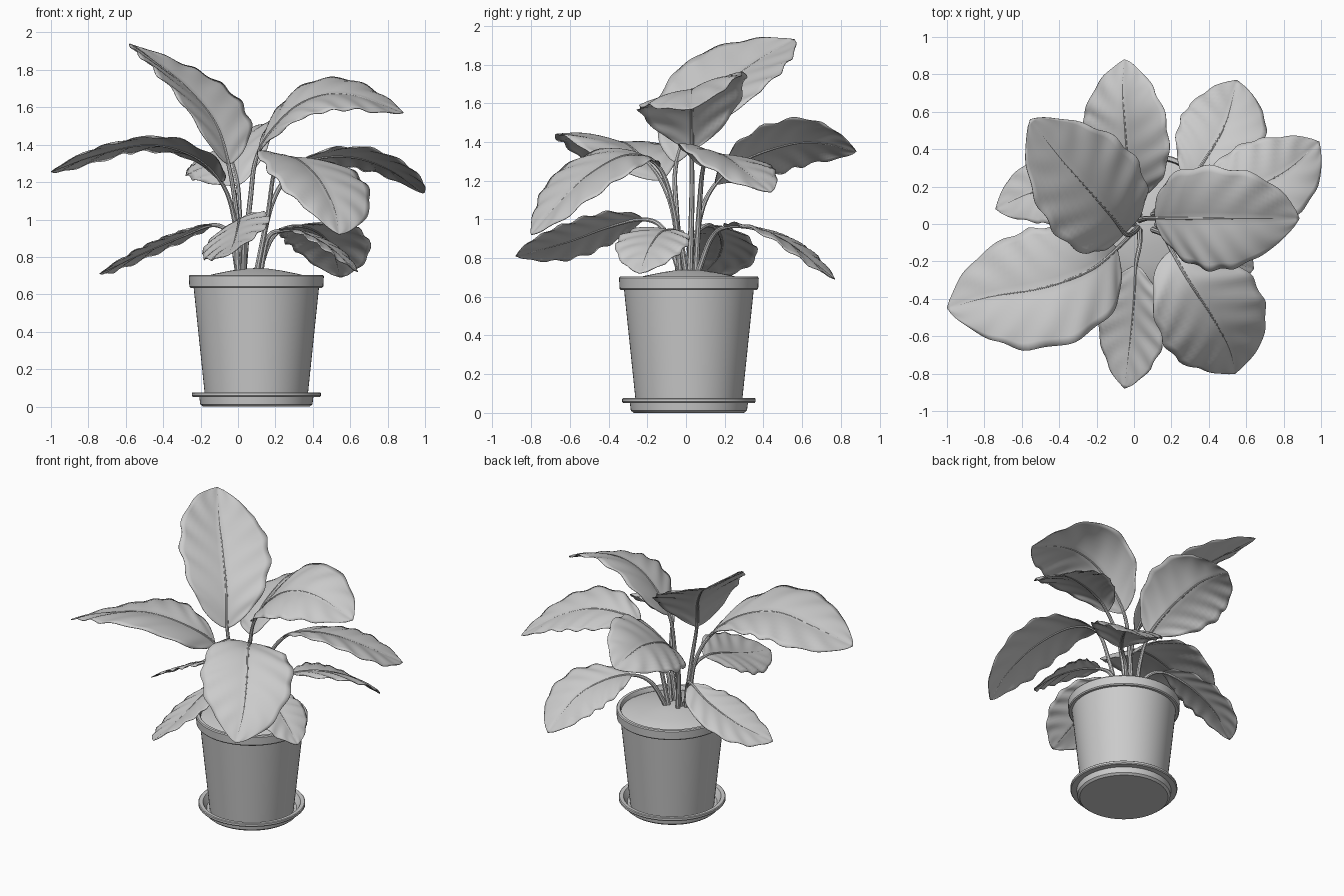
import bpy, bmesh
from math import sin, cos, pi
from mathutils import Vector as V

CENTRE = V((0.098, 0.015, 0))


def skin(name, rows, closed):
    """Join rows of points into a smooth quad sheet or tube."""
    bm = bmesh.new()
    vs = [[bm.verts.new(p) for p in r] for r in rows]
    n = len(rows[0])
    for a, b in zip(vs, vs[1:]):
        for j in range(n if closed else n - 1):
            k = (j + 1) % n
            bm.faces.new((a[j], a[k], b[k], b[j]))
    bmesh.ops.remove_doubles(bm, verts=bm.verts, dist=1e-5)
    bmesh.ops.recalc_face_normals(bm, faces=bm.faces)
    me = bpy.data.meshes.new(name)
    bm.to_mesh(me)
    bm.free()
    ob = bpy.data.objects.new(name, me)
    bpy.context.collection.objects.link(ob)
    bpy.ops.object.select_all(action='DESELECT')
    ob.select_set(True)
    bpy.context.view_layer.objects.active = ob
    bpy.ops.object.shade_smooth_by_angle(angle=0.6)
    return ob


def lathe(name, profile, n=64):
    rows = [[CENTRE + V((r * cos(2 * pi * j / n), r * sin(2 * pi * j / n), z))
             for j in range(n)] for r, z in profile]
    return skin(name, rows, True)


def spline(pts, steps):
    """Catmull-Rom samples through the points."""
    p = [pts[0] * 2 - pts[1]] + pts + [pts[-1] * 2 - pts[-2]]
    out = []
    for i in range(1, len(p) - 2):
        a, b, c, d = p[i - 1:i + 3]
        for s in range(steps):
            t = s / steps
            out.append(0.5 * (2 * b + (c - a) * t + (2 * a - 5 * b + 4 * c - d) * t * t
                              + (3 * b - a - 3 * c + d) * t ** 3))
    return out + [pts[-1]]


def leaf(name, side, half, stem, blade, cup=0.0, twist=0.0):
    """One stalk running on as midrib, with a ribbed blade; side is the cross
    direction, twist tilts it along the blade, cup lifts both edges."""
    pts = [V(p) for p in stem + blade]
    steps = 12
    path = spline(pts, steps)
    n = len(path)
    tan = [(path[min(i + 1, n - 1)] - path[max(i - 1, 0)]).normalized() for i in range(n)]
    side = V(side).normalized()
    first = len(stem) * steps
    length = [0]
    for a, b in zip(path[first:], path[first + 1:]):
        length.append(length[-1] + (b - a).length)

    # stalk and midrib tube
    tube = []
    for i, (p, t) in enumerate(zip(path, tan)):
        x = (side - t * side.dot(t)).normalized()
        y = t.cross(x)
        r = 0.016 - 0.005 * i / first if i < first else 0.011 - 0.0095 * (i - first) / (n - 1 - first)
        tube.append([p + r * (x * cos(a * pi / 4) + y * sin(a * pi / 4)) for a in range(8)])
    skin(name + "_stalk", tube, True)

    # blade sheet
    rows, m = [], 8
    peak = 0.484 ** 0.75 * 0.516 ** 0.8
    for i in range(first, n):
        t = length[i - first] / length[-1]
        w = half * (t ** 0.75 * max(1 - t, 0) ** 0.8) / peak
        x = side + V((0, 0, twist * (t - 0.5)))
        x = (x - tan[i] * x.dot(tan[i])).normalized()
        up = x.cross(tan[i])
        if up.z < 0:
            up = -up
        row = []
        for j in range(-m, m + 1):
            s = j / m
            a = abs(s)
            rib = 0.007 * sin(2 * pi * (6 * t - 1.2 * a)) * a * min(1, w / half * 1.5)
            bend = w * (0.2 * a + (cup - 0.2) * a * a)
            wave = 1 + 0.03 * a * sin(2 * pi * 5 * t + s)
            row.append(path[i] + x * (w * s * wave) + up * (rib + bend))
        rows.append(row)
    ob = skin(name + "_blade", rows, False)
    mod = ob.modifiers.new("thickness", 'SOLIDIFY')
    mod.thickness = 0.004
    mod.offset = 0


# pot, saucer and soil
lathe("saucer", [(0, 0.0), (0.285, 0.0), (0.3, 0.012), (0.305, 0.05), (0.34, 0.052), (0.345, 0.058),
                 (0.345, 0.072), (0.34, 0.076), (0.315, 0.074), (0.29, 0.03), (0, 0.03)])
lathe("pot", [(0, 0.03), (0.272, 0.03), (0.335, 0.635), (0.352, 0.635), (0.358, 0.642), (0.361, 0.697),
              (0.356, 0.704), (0.337, 0.704), (0.332, 0.697), (0.326, 0.6)])
lathe("soil", [(0.33, 0.675), (0.3, 0.69), (0.22, 0.71), (0.13, 0.728), (0.06, 0.738), (0, 0.74)])

# tall leaves
leaf("top_left_leaf", (0.44, 0.37, -0.15), 0.3,
     [(0.02, -0.02, 0.72), (-0.01, -0.05, 1.05)],
     [(-0.05, -0.05, 1.29), (-0.12, 0.04, 1.51), (-0.26, 0.2, 1.69), (-0.41, 0.37, 1.82), (-0.555, 0.56, 1.93)], 0.17)
leaf("top_right_leaf", (0, -0.55, -0.18), 0.29,
     [(0.03, 0.02, 0.72), (0.065, 0.03, 1.1)],
     [(0.11, 0.03, 1.36), (0.27, 0.03, 1.57), (0.44, 0.03, 1.66), (0.63, 0.03, 1.66), (0.885, 0.03, 1.57)])
leaf("back_leaf", (0.46, 0.0, 0.27), 0.265,
     [(0.03, 0.05, 0.72), (0.01, 0.07, 1.0)],
     [(0.0, 0.15, 1.18), (-0.03, 0.31, 1.31), (-0.05, 0.55, 1.39), (-0.06, 0.72, 1.39), (-0.05, 0.88, 1.35)])

# middle leaves
leaf("left_leaf", (0.3, -0.95, 0.14), 0.325,
     [(0.0, -0.04, 0.72), (-0.02, -0.06, 1.0)],
     [(-0.09, -0.13, 1.2), (-0.24, -0.25, 1.34), (-0.48, -0.34, 1.4), (-0.77, -0.39, 1.34), (-1.0, -0.45, 1.255)],
     0.0, 0.4)
leaf("front_right_leaf", (0.8, 0.38, -0.13), 0.295,
     [(0.1, -0.03, 0.72), (0.16, -0.06, 1.03)],
     [(0.2, -0.14, 1.27), (0.29, -0.3, 1.33), (0.42, -0.5, 1.23), (0.51, -0.67, 1.07), (0.54, -0.8, 0.92)])
leaf("right_leaf", (0.25, -0.9, 0.19), 0.24,
     [(0.1, 0.05, 0.72), (0.18, 0.07, 1.08)],
     [(0.3, 0.09, 1.27), (0.44, 0.13, 1.33), (0.63, 0.19, 1.33), (0.82, 0.29, 1.26), (0.99, 0.44, 1.14)],
     0.0, -0.2)

# low leaves
leaf("low_back_right_leaf", (0.9, -0.4, 0.1), 0.23,
     [(0.11, 0.06, 0.72), (0.18, 0.13, 0.9)],
     [(0.28, 0.21, 0.96), (0.39, 0.36, 0.95), (0.49, 0.54, 0.87), (0.55, 0.77, 0.69)])
leaf("low_right_leaf", (-0.3, -0.9, 0.06), 0.19,
     [(0.12, 0.0, 0.72), (0.16, -0.03, 0.9)],
     [(0.23, -0.06, 0.94), (0.34, -0.13, 0.93), (0.49, -0.19, 0.85), (0.64, -0.24, 0.72)])
leaf("low_left_leaf", (0.1, 1.0, -0.15), 0.185,
     [(0.0, 0.0, 0.72), (-0.04, 0.04, 0.91)],
     [(-0.13, 0.12, 0.97), (-0.3, 0.18, 0.91), (-0.53, 0.17, 0.81), (-0.74, 0.08, 0.71)])
leaf("low_front_leaf", (0.9, 0.0, 0.5), 0.2,
     [(0.03, -0.03, 0.72), (0.03, -0.11, 0.94)],
     [(0.01, -0.22, 1.0), (0.0, -0.4, 0.96), (-0.02, -0.62, 0.88), (-0.05, -0.88, 0.81)])
